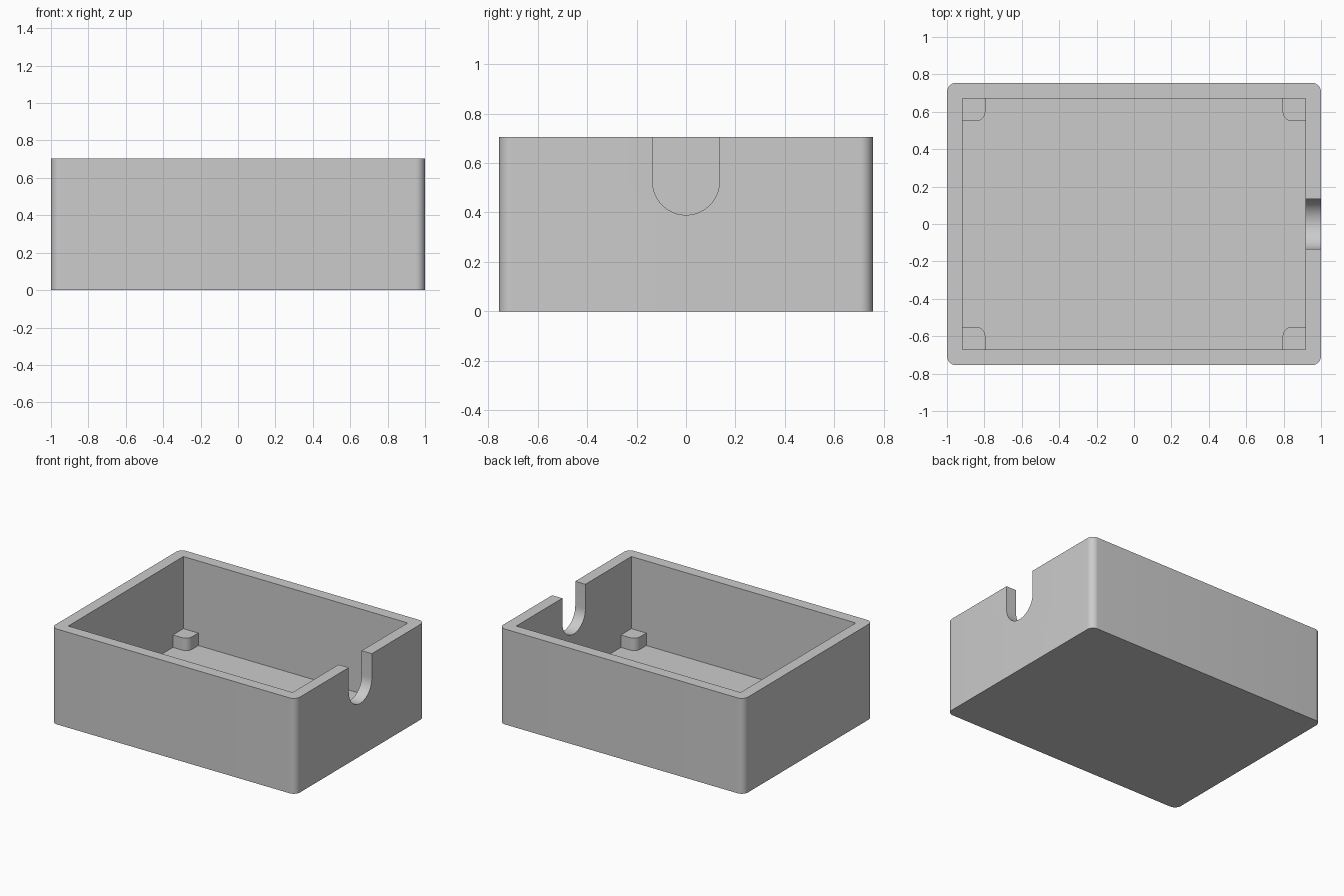
import bpy, bmesh, math
from mathutils import Vector

if "Cube" in bpy.data.objects:
    bpy.data.objects.remove(bpy.data.objects["Cube"], do_unlink=True)

LENGTH, DEPTH, HEIGHT = 1.0, 0.755, 0.705   # half length, half depth, full height
WALL, FLOOR, RADIUS = 0.083, 0.08, 0.05
IN_X, IN_Y = LENGTH - WALL, DEPTH - WALL

grey = bpy.data.materials.new("light grey plastic")
grey.use_nodes = True
grey.diffuse_color = (0.6, 0.6, 0.6, 1)
grey.node_tree.nodes["Principled BSDF"].inputs["Base Color"].default_value = (0.6, 0.6, 0.6, 1)


def arc(cx, cy, r, start, end, steps=12):
    angles = [math.radians(start + (end - start) * i / steps) for i in range(steps + 1)]
    return [(cx + r * math.cos(a), cy + r * math.sin(a)) for a in angles]


def prism(name, points, direction):
    """Extrude a closed outline of 3D points along a direction."""
    bm = bmesh.new()
    face = bm.faces.new([bm.verts.new(p) for p in points])
    new = bmesh.ops.extrude_face_region(bm, geom=[face])["geom"]
    bmesh.ops.translate(bm, vec=Vector(direction),
                        verts=[v for v in new if isinstance(v, bmesh.types.BMVert)])
    bmesh.ops.recalc_face_normals(bm, faces=bm.faces)
    mesh = bpy.data.meshes.new(name)
    bm.to_mesh(mesh)
    bm.free()
    mesh.materials.append(grey)
    obj = bpy.data.objects.new(name, mesh)
    bpy.context.collection.objects.link(obj)
    return obj


def cut(target, cutter):
    mod = target.modifiers.new("cut", 'BOOLEAN')
    mod.operation, mod.solver, mod.object = 'DIFFERENCE', 'EXACT', cutter
    bpy.context.view_layer.objects.active = target
    bpy.ops.object.modifier_apply(modifier=mod.name)
    bpy.data.objects.remove(cutter, do_unlink=True)


def smooth(obj):
    obj.data.shade_smooth()
    obj.data.set_sharp_from_angle(angle=math.radians(30))


# Outer shell with rounded upright edges
outline = []
for i, (sx, sy) in enumerate([(1, 1), (-1, 1), (-1, -1), (1, -1)]):
    outline += arc(sx * (LENGTH - RADIUS), sy * (DEPTH - RADIUS), RADIUS, 90 * i, 90 * i + 90)
shell = prism("box_shell", [(x, y, 0) for x, y in outline], (0, 0, HEIGHT))

# Open cavity
corners = [(IN_X, IN_Y), (-IN_X, IN_Y), (-IN_X, -IN_Y), (IN_X, -IN_Y)]
cut(shell, prism("cavity_cutter", [(x, y, FLOOR) for x, y in corners], (0, 0, 1)))

# Round-bottomed cable slot in the left wall
slot = arc(0, 0.525, 0.135, 180, 360, 32) + [(0.135, 0.9), (-0.135, 0.9)]
cut(shell, prism("slot_cutter", [(0.8, y, z) for y, z in slot], (0.4, 0, 0)))
smooth(shell)

# Four corner posts, each rounded towards the middle of the box
POST, EMBED, POST_TOP = 0.122, 0.02, 0.172
for sx, side in ((1, "left"), (-1, "right")):
    for sy, end in ((1, "back"), (-1, "front")):
        shape = arc(RADIUS - POST, RADIUS - POST, RADIUS, 180, 270)
        shape += [(EMBED, -POST), (EMBED, EMBED), (-POST, EMBED)]
        smooth(prism(f"corner_post_{end}_{side}",
                     [(sx * (IN_X + x), sy * (IN_Y + y), FLOOR - EMBED) for x, y in shape],
                     (0, 0, POST_TOP - FLOOR + EMBED)))
